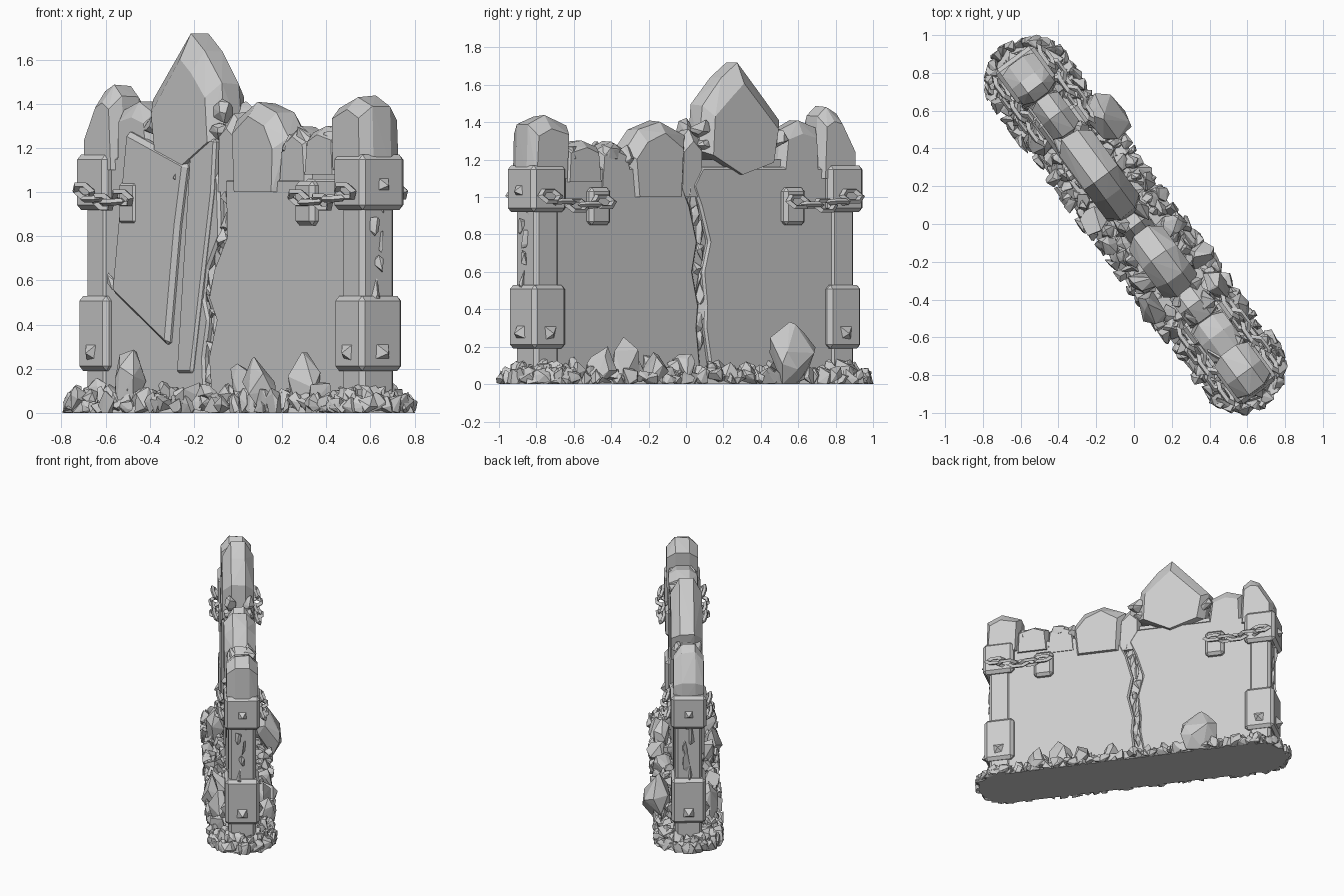
import bpy, bmesh, math, random
from mathutils import Vector, Matrix

random.seed(7)
old = bpy.data.objects.get("Cube")
if old:
    bpy.data.objects.remove(old, do_unlink=True)

stone = bpy.data.materials.new("grey stone")
stone.use_nodes = True
GREY = (0.6, 0.6, 0.6, 1)
stone.diffuse_color = GREY
stone.node_tree.nodes["Principled BSDF"].inputs["Base Color"].default_value = GREY

# The wall runs diagonally: local x along it, local y through it (+y is its back)
PLACE = Matrix.Translation((0.01, -0.005, 0)) @ Matrix.Rotation(math.radians(-53.7), 4, 'Z')


def finish(name, bm, bevel=0):
    bmesh.ops.recalc_face_normals(bm, faces=bm.faces)
    mesh = bpy.data.meshes.new(name)
    bm.to_mesh(mesh)
    bm.free()
    mesh.materials.append(stone)
    obj = bpy.data.objects.new(name, mesh)
    bpy.context.collection.objects.link(obj)
    obj.matrix_world = PLACE
    if bevel:
        mod = obj.modifiers.new("chamfer", 'BEVEL')
        mod.width, mod.segments = bevel, 1
    return obj


def hull(bm, points):
    verts = [bm.verts.new(p) for p in points]
    res = bmesh.ops.convex_hull(bm, input=verts)
    junk = [v for v in res["geom_interior"] + res["geom_unused"] if isinstance(v, bmesh.types.BMVert)]
    bmesh.ops.delete(bm, geom=list(set(junk)), context='VERTS')


def slab(name, outline, y0, y1, bevel=0.012):
    """Extrude an (x, z) outline through the wall's thickness."""
    bm = bmesh.new()
    face = bm.faces.new([bm.verts.new((x, y0, z)) for x, z in outline])
    ext = bmesh.ops.extrude_face_region(bm, geom=[face])["geom"]
    bmesh.ops.translate(bm, vec=(0, y1 - y0, 0), verts=[v for v in ext if isinstance(v, bmesh.types.BMVert)])
    return finish(name, bm, bevel)


def block(name, x0, x1, half, z0, z1, bevel=0.02):
    return slab(name, [(x0, z0), (x1, z0), (x1, z1), (x0, z1)], -half, half, bevel)


def cap_stone(name, outline, half):
    """Broken top stone: full outline in the middle, shrunk on both faces."""
    bm = bmesh.new()
    cx = sum(p[0] for p in outline) / len(outline)
    low = min(p[1] for p in outline)
    pts = []
    for x, z in outline:
        for s, k in ((-1, 0.8), (-0.45, 1), (0.45, 1), (1, 0.8)):
            k -= random.uniform(0, 0.05)
            zk = 1 - (1 - k) * 0.9
            pts.append((cx + (x - cx) * k, s * half, low + (z - low) * zk))
    hull(bm, pts)
    return finish(name, bm)


def rock(bm, centre, size, fit=None, n=13):
    pts = []
    for _ in range(n):
        d = Vector((random.gauss(0, 1), random.gauss(0, 1), random.gauss(0, 1))).normalized()
        d *= random.uniform(0.8, 1.1)
        p = Vector(centre) + Vector((d.x * size[0], d.y * size[1], d.z * size[2]))
        p.z = max(p.z, 0)
        pts.append(fit(p) if fit else p)
    hull(bm, pts)


# Wall core
block("wall_core", -1.02, 1.02, 0.055, 0, 1.2, 0)

# Face panels, split by a jagged crack on each side
CRACKS = {
    "front": [(-0.13, 0), (-0.15, 0.25), (-0.1, 0.42), (-0.15, 0.52), (-0.11, 0.65), (-0.02, 0.8), (-0.04, 1.06)],
    "back": [(-0.09, 0), (-0.04, 0.3), (-0.06, 0.42), (-0.02, 0.6), (-0.06, 0.76), (-0.01, 0.95), (0.04, 1.06)],
}
for side, sign in (("front", -1), ("back", 1)):
    crack = CRACKS[side]
    for part, edge in (("right", -0.95), ("left", 0.95)):
        s = math.copysign(1, edge)
        rim = [(x + s * random.uniform(0.015, 0.04), z) for x, z in crack]
        top = 1.06 if side == "front" and s > 0 else 1.16
        line = [(edge, 0)] + rim + [(rim[-1][0] + s * 0.06, top), (edge, top)]
        slab(f"{side}_{part}_panel", line, sign * 0.03, sign * 0.085)
    # Loose stones lodged in the crack
    bm = bmesh.new()
    for (xa, za), (xb, zb) in zip(crack, crack[1:]):
        for t in (0.25, 0.75):
            c = (xa + (xb - xa) * t, sign * 0.06, za + (zb - za) * t)
            rock(bm, c, (0.03, 0.03, 0.075), n=9)
    finish(f"{side}_crack_stones", bm)

# Tilted broken slab and splinters on the front
slab("tilted_slab", [(-0.73, 1.28), (-0.27, 1.13), (-0.33, 0.85), (-0.41, 0.3), (-0.84, 0.55)], -0.115, -0.05, 0.02)
slab("front_plank", [(-0.25, 1.25), (-0.06, 1.24), (-0.08, 1.0), (-0.24, 0.18), (-0.36, 0.18)], -0.1, -0.05)
bm = bmesh.new()
for x, z in ((-0.4, 0.78), (-0.36, 1.06), (-0.84, 0.6), (-0.02, 0.8)):
    rock(bm, (x, -0.1, z), (0.045, 0.025, 0.05), n=7)
finish("front_splinters", bm)

# Broken stones along the top
CAPS = {
    "right_end": (0.105, [(-1.08, 1.1), (-1.08, 1.27), (-1.03, 1.32), (-0.97, 1.46), (-0.9, 1.49), (-0.84, 1.44), (-0.82, 1.1)]),
    "low_right": (0.085, [(-0.86, 1.05), (-0.84, 1.38), (-0.72, 1.42), (-0.6, 1.37), (-0.56, 1.05)]),
    "peak": (0.11, [(-0.56, 1.2), (-0.6, 1.42), (-0.46, 1.57), (-0.31, 1.72), (-0.2, 1.65), (-0.07, 1.5), (-0.05, 1.25), (-0.3, 1.12)]),
    "notch": (0.08, [(-0.08, 1.0), (-0.07, 1.31), (0, 1.37), (0.08, 1.3), (0.1, 1.0)]),
    "round": (0.11, [(0.06, 1.0), (0.04, 1.33), (0.2, 1.42), (0.35, 1.37), (0.44, 1.25), (0.42, 1.0)]),
    "low_left": (0.09, [(0.4, 1.05), (0.42, 1.25), (0.52, 1.3), (0.62, 1.26), (0.64, 1.05)]),
    "ledge_left": (0.1, [(0.6, 1.08), (0.62, 1.27), (0.72, 1.31), (0.86, 1.28), (0.87, 1.08)]),
    "left_end": (0.11, [(0.83, 1.1), (0.82, 1.39), (0.97, 1.44), (1.08, 1.39), (1.09, 1.1)]),
}
for name, (half, outline) in CAPS.items():
    cap_stone(name + "_cap", outline, half)
bm = bmesh.new()
for x, z in ((-0.57, 1.3), (-0.08, 1.27), (0.43, 1.22), (0.8, 1.23), (0.55, 1.24), (-0.05, 1.36)):
    for s in (-1, 1):
        rock(bm, (x, s * 0.06, z), (0.07, 0.05, 0.06))
finish("small_top_stones", bm)

# End pillars with thick bands, studs and a ragged split on the outer face
for label, s in (("right", -1), ("left", 1)):
    block(label + "_pillar", s * 0.9, s * 1.06, 0.095, 0, 1.2)
    block(label + "_upper_band", s * 0.87, s * 1.1, 0.125, 0.92, 1.17, 0.022)
    block(label + "_lower_band", s * 0.87, s * 1.09, 0.12, 0.19, 0.53, 0.022)
    bm = bmesh.new()
    for z in (0.28, 1.04):
        base = [(s * 1.08, y, z + h) for y, h in ((-0.045, -0.04), (0.045, -0.04), (0.04, 0.04), (-0.04, 0.04))]
        hull(bm, base + [(s * 1.135, 0, z - 0.01)])
    for y in (-1, 1):
        base = [(s * (0.98 + a), y * 0.11, 0.28 + b) for a, b in ((-0.05, 0.04), (0.05, 0.04), (0.04, -0.05), (-0.03, -0.04))]
        hull(bm, base + [(s * 0.98, y * 0.15, 0.27)])
    finish(label + "_studs", bm)
    bm = bmesh.new()
    for i in range(8):
        rock(bm, (s * 1.065, random.uniform(-0.03, 0.03), 0.26 + i * 0.1), (0.025, 0.028, 0.075), n=9)
    finish(label + "_split_stones", bm)

    # Bracket plates and sagging chains on both faces
    for face, y in (("front", -1), ("back", 1)):
        mid = s * 0.645 + (-0.06 if s < 0 and y < 0 else 0)
        slab(f"{face}_{label}_bracket", [(mid - 0.07, 0.85), (mid + 0.07, 0.85), (mid + 0.07, 1.05), (mid - 0.07, 1.05)],
             y * 0.05, y * 0.125, 0.02)
        bm = bmesh.new()
        a, b = mid, s * 1.0
        for i in range(5):
            t = i / 4
            centre = Vector((a + (b - a) * t, y * 0.145, 0.975 - 0.035 * math.sin(math.pi * t) + 0.03 * t))
            spin = Matrix.Rotation(0.5 + (i % 2) * 1.2, 4, 'X')
            ring = []
            for k in range(6):
                ang = k * math.tau / 6
                out = Vector((math.cos(ang) * 0.062, 0, math.sin(ang) * 0.036))
                ring.append([bm.verts.new(centre + spin @ (out * (1 + 0.4 * p) + Vector((0, q * 0.015, 0))))
                             for p, q in ((1, 0), (0, 1), (-1, 0), (0, -1))])
            for k in range(6):
                r0, r1 = ring[k], ring[(k + 1) % 6]
                for j in range(4):
                    bm.faces.new((r0[j], r1[j], r1[(j + 1) % 4], r0[(j + 1) % 4]))
        finish(f"{face}_{label}_chain", bm)

# Rubble mound around the foot, kept inside a rounded strip
SPINE, REACH = 0.945, 0.245


def fit(p):
    axis = Vector((max(-SPINE, min(SPINE, p.x)), 0, 0))
    off = Vector((p.x, p.y, 0)) - axis
    limit = REACH * random.uniform(0.92, 1.03)
    if off.length > limit:
        off *= limit / off.length
    return Vector((axis.x + off.x, off.y, p.z))


bm = bmesh.new()
foot = []
for s in (1, -1):
    for k in range(9):
        a = math.pi * (k / 8 - 0.5)
        foot.append((s * (SPINE + math.cos(a) * 0.21), s * math.sin(a) * 0.21))
hull(bm, [(x, y, 0) for x, y in foot] + [(x * 0.97, y * 0.7, 0.06) for x, y in foot])
finish("rubble_bed", bm)

bm = bmesh.new()
for s in (-1, 1):
    for i in range(34):
        x = -1.0 + i * 2 / 33
        for y, h in ((0.12, 0.1), (0.165, 0.075), (0.215, 0.05)):
            r = random.uniform(0.035, 0.062)
            c = (x + random.uniform(-0.03, 0.03), s * (y + random.uniform(-0.02, 0.02)), h * random.uniform(0.3, 0.95))
            rock(bm, c, (r, r, r * random.uniform(0.8, 1.5)), fit)
    for i in range(16):
        a = math.pi * (i / 15 - 0.5)
        for d, h in ((0.13, 0.08), (0.21, 0.04)):
            c = (s * (SPINE + math.cos(a) * d), math.sin(a) * d, h * random.uniform(0.4, 1))
            rock(bm, c, (0.05, 0.05, 0.065), fit)
finish("rubble", bm)

# Larger boulders leaning on the wall
bm = bmesh.new()
for x, y, w, h in ((-0.66, -0.15, 0.09, 0.3), (0.24, -0.14, 0.09, 0.32), (0.4, -0.19, 0.1, 0.25), (0.68, -0.15, 0.09, 0.29),
                   (-0.15, -0.17, 0.07, 0.2), (0.5, 0.16, 0.1, 0.25), (0.68, 0.17, 0.08, 0.21), (0.12, 0.16, 0.07, 0.17),
                   (-0.97, 0.14, 0.07, 0.18), (0.34, 0.18, 0.07, 0.18)):
    rock(bm, (x, y, h * 0.4), (w, 0.08, h * 0.6), n=16)
rock(bm, (-0.55, 0.21, 0.11), (0.15, 0.11, 0.23), n=22)
finish("boulders", bm)
